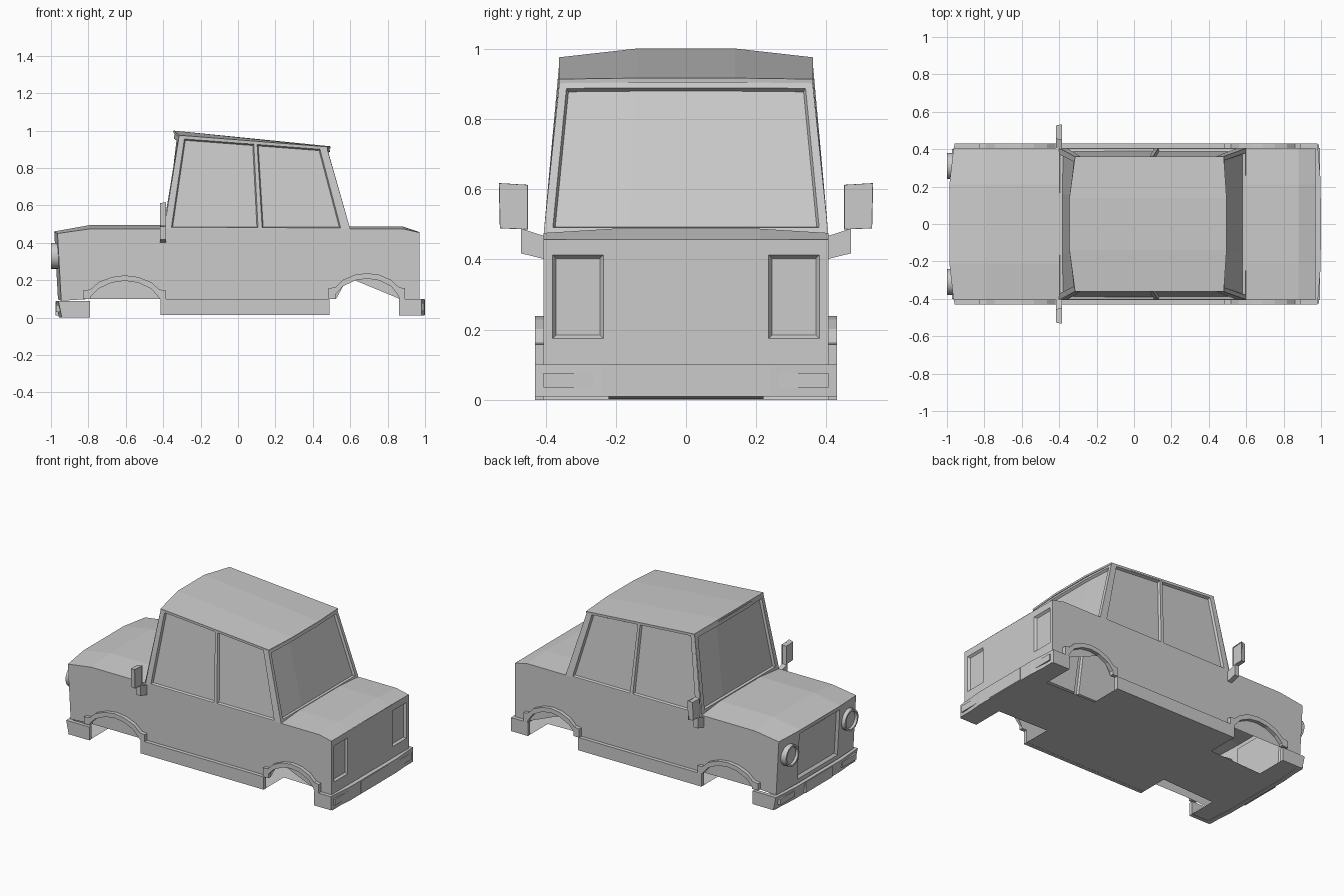
import bpy, bmesh, math
from mathutils import Vector, Matrix

if "Cube" in bpy.data.objects:
    bpy.data.objects.remove(bpy.data.objects["Cube"])


def finish(name, bm, mirror=False, fix=False):
    if fix:
        bmesh.ops.recalc_face_normals(bm, faces=bm.faces[:])
    me = bpy.data.meshes.new(name)
    bm.to_mesh(me)
    bm.free()
    ob = bpy.data.objects.new(name, me)
    bpy.context.collection.objects.link(ob)
    if mirror:
        m = ob.modifiers.new("Mirror", 'MIRROR')
        m.use_axis = (False, True, False)
        m.use_mirror_merge = False
    return ob


def loft(name, rows, mirror=False, holes=(), inset=0.006, depth=-0.015):
    """Grid of faces through rows of points; cells listed in holes are recessed."""
    bm = bmesh.new()
    vs = [[bm.verts.new(p) for p in r] for r in rows]
    cells = {}
    for r in range(len(rows) - 1):
        for c in range(len(rows[0]) - 1):
            cells[c, r] = bm.faces.new((vs[r][c], vs[r][c + 1], vs[r + 1][c + 1], vs[r + 1][c]))
    bm.normal_update()
    if holes:
        bmesh.ops.inset_region(bm, faces=[cells[h] for h in holes], thickness=inset,
                               depth=depth, use_even_offset=True)
    return finish(name, bm, mirror)


def panel(name, a, b, c, d, us, vs, holes, bump=(0, 0, 0), full=False, **kw):
    """Four-cornered panel (a, b bottom; c, d top), bowed outward in the middle."""
    a, b, c, d, bump = map(Vector, (a, b, c, d, bump))
    rows = []
    for v in vs:
        row = []
        for u in us:
            w = min(1, (1 - abs(2 * u - 1)) / 0.6) * (1 if full else v)
            row.append(a.lerp(b, u).lerp(d.lerp(c, u), v) + bump * w)
        rows.append(row)
    return loft(name, rows, holes=holes, **kw)


def prism(name, pts, vec, mirror=False):
    bm = bmesh.new()
    f = bm.faces.new([bm.verts.new(p) for p in pts])
    r = bmesh.ops.extrude_face_region(bm, geom=[f], use_keep_orig=True)
    bmesh.ops.translate(bm, vec=vec, verts=[g for g in r['geom'] if isinstance(g, bmesh.types.BMVert)])
    return finish(name, bm, mirror, True)


def box(name, lo, hi, mirror=False):
    (x0, y0, z0), (x1, y1, z1) = lo, hi
    return prism(name, [(x0, y0, z0), (x1, y0, z0), (x1, y1, z0), (x0, y1, z0)], (0, 0, z1 - z0), mirror)


W = 0.405   # body half width
S = 0.43    # sill and bumper half width

# Wheel arch outlines, relative to the arch centre
INNER = [(-.18, .10), (-.18, .115), (-.14, .155), (-.07, .187), (0, .197), (.07, .187),
         (.14, .155), (.175, .115), (.19, .10)]
OUTER = [(-.225, .10), (-.225, .145), (-.185, .15), (-.14, .19), (-.07, .217), (0, .226),
         (.07, .217), (.14, .19), (.185, .15), (.22, .145), (.22, .10)]
ARCHES = (("front", -.605, 1, 0), ("rear", .69, .92, .012))


def arch(pts, cx, s, dz):
    return [(cx + x * s, z + (dz if z > .1 else 0)) for x, z in pts]


# Body sides with arch cut-outs
outline = [(-.945, .09)]
for _, cx, s, dz in ARCHES:
    outline += arch(INNER, cx, s, dz)
outline += [(.97, .095), (.97, .455), (.88, .475), (.6, .475), (-.395, .475), (-.79, .475), (-.965, .45)]
bm = bmesh.new()
bm.faces.new([bm.verts.new((x, -W, z)) for x, z in outline])
bmesh.ops.triangulate(bm, faces=bm.faces[:])
finish("body_side", bm, True)

# Flares around the wheel openings
for n, cx, s, dz in ARCHES:
    ring = arch(OUTER, cx, s, dz) + arch(INNER, cx, s, dz)[::-1]
    prism(n + "_arch_flare", [(x, -S, z) for x, z in ring], (0, S - W, 0), True)

# Sills and floor with wheel notches
box("sill", (-.415, -S, .015), (.49, -W, .10), True)
loft("floor", [[(x, y, z) for x, z in ((-.95, .002), (-.79, .002), (-.415, .016), (.49, .016), (.86, .01), (.99, .01))]
               for y in (.22, -.22)])
for i, (x0, x1, z) in enumerate(((-.95, -.79, .002), (-.415, .49, .016), (.86, .99, .01))):
    loft("floor_edge_%d" % i, [[(x0, -.22, z), (x1, -.22, z)], [(x0, -.425, z), (x1, -.425, z)]], True)


# Hood and rear deck, slightly crowned
def crowned(stations, half):
    return [[(x + dx, y * half / W, z) for y, z, dx in
             ((-W, zs, 0), (-.21, zc, d), (.21, zc, d), (W, zs, 0))][::-1] for x, zs, zc, d in stations]


loft("hood", crowned([(-.965, .45, .46, -.022), (-.79, .475, .495, 0), (-.385, .475, .495, 0)], W))
loft("rear_deck", crowned([(.595, .475, .487, 0), (.88, .475, .487, 0), (.97, .455, .457, 0)], W))

# Nose with recessed grille, tail with recessed lamp panels
panel("nose", (-.945, W, .09), (-.945, -W, .09), (-.965, -W, .45), (-.965, W, .45),
      (0, .24, .76, 1), (0, .08, .93, 1), [(1, 1)], (-.022, 0, .01), True, inset=.014)
panel("tail", (.97, -W, .095), (.97, W, .095), (.97, W, .456), (.97, -W, .456),
      (0, .031, .21, .79, .969, 1), (0, .22, .88, 1), [(1, 1), (3, 1)], inset=.01, depth=-.014)

# Cabin: side windows, windscreen, rear window
A, B = Vector((-.395, -W, .475)), Vector((.60, -W, .475))
D, C = Vector((-.315, -.36, .97)), Vector((.475, -.36, .908))
us, vs = (0, .038, .505, .527, .95, 1), (0, .012, .975, 1)
loft("cabin_side", [[A.lerp(B, u).lerp(D.lerp(C, u), v) for u in us] for v in vs], True, [(1, 1), (3, 1)])
panel("windscreen", (-.4, W, .475), (-.4, -W, .475), (-.315, -.36, .97), (-.315, .36, .97),
      (0, .04, .3, .7, .96, 1), (0, .05, .95, 1), [(1, 1), (2, 1), (3, 1)], (-.025, 0, .012))
panel("rear_window", (.60, -W, .475), (.60, W, .475), (.475, .36, .908), (.475, -.36, .908),
      (0, .03, .3, .7, .97, 1), (0, .035, .95, 1), [(1, 1), (2, 1), (3, 1)], (.012, 0, .002))

# Roof, sloping back with a peaked front lip
roof = loft("roof", [[(-.315, .362, .975), (-.345, .14, 1), (-.345, -.14, 1), (-.315, -.362, .975)],
                     [(.48, .362, .913), (.495, .14, .916), (.495, -.14, .916), (.48, -.362, .913)]])
sol = roof.modifiers.new("Solidify", 'SOLIDIFY')
sol.thickness, sol.offset = .012, -1


# Bumpers wrapping round the corners, with lamps and plate
def bumper(name, end, back, z0, z1, lean):
    t = math.copysign(.03, end)
    half = [(back, -S), (end - t / 2, -S), (end, -.24)]
    inner = [(end - t, -.24), (end - 1.5 * t, -W), (back, -W)]
    pts = half + [(x, -y) for x, y in half[::-1]] + [(x, -y) for x, y in inner[::-1]] + inner
    ob = prism(name, [(x, y, z0) for x, y in pts], (0, 0, z1 - z0))
    for v in ob.data.vertices:
        if v.co.z < z0 + .01 and abs(v.co.x) > .9:
            v.co.x += lean


bumper("front_bumper", -.975, -.79, 0, .088, .018)
bumper("rear_bumper", .997, .86, .01, .10, 0)
box("rear_plate", (.98, -.14, .015), (1, .14, .097))
box("rear_bumper_lamp", (.978, -.405, .035), (.995, -.25, .077), True)
box("front_plate", (-.977, -.14, .012), (-.95, .14, .084))
box("front_bumper_lamp", (-.973, -.4, .03), (-.94, -.25, .068), True)

# Headlights: short drums with a recessed lens
bm = bmesh.new()
bmesh.ops.create_cone(bm, cap_ends=True, segments=20, radius1=.07, radius2=.07, depth=.06,
                      matrix=Matrix.Translation((-.97, -.31, .33)) @ Matrix.Rotation(-math.pi / 2, 4, 'Y'))
bm.normal_update()
lens = min(bm.faces, key=lambda f: f.calc_center_median().x)
bmesh.ops.inset_individual(bm, faces=[lens], thickness=.012)
bmesh.ops.inset_individual(bm, faces=[lens], thickness=.004, depth=-.015)
light = finish("headlight", bm, True)
for p in light.data.polygons:
    p.use_smooth = len(p.vertices) == 4 and abs(p.normal.x) < .1

# Door mirrors: bent arm and housing with recessed glass
prism("mirror_arm", [(-.417, -.40, .40), (-.417, -.47, .417), (-.417, -.47, .488), (-.417, -.40, .465)],
      (.032, 0, 0), True)
head = [(-.385, -.53, .488), (-.385, -.45, .485), (-.385, -.45, .612), (-.385, -.533, .617)]
loft("mirror_glass", [head[:2], head[:1:-1]], True, [(0, 0)], depth=-.006)
back = [(-.418, -.525, .492), (-.418, -.455, .488), (-.418, -.455, .61), (-.418, -.527, .612)]
loft("mirror_housing", [(head + head[:1])[::-1], (back + back[:1])[::-1]], True)
loft("mirror_back", [[back[1], back[0]], [back[2], back[3]]], True)
